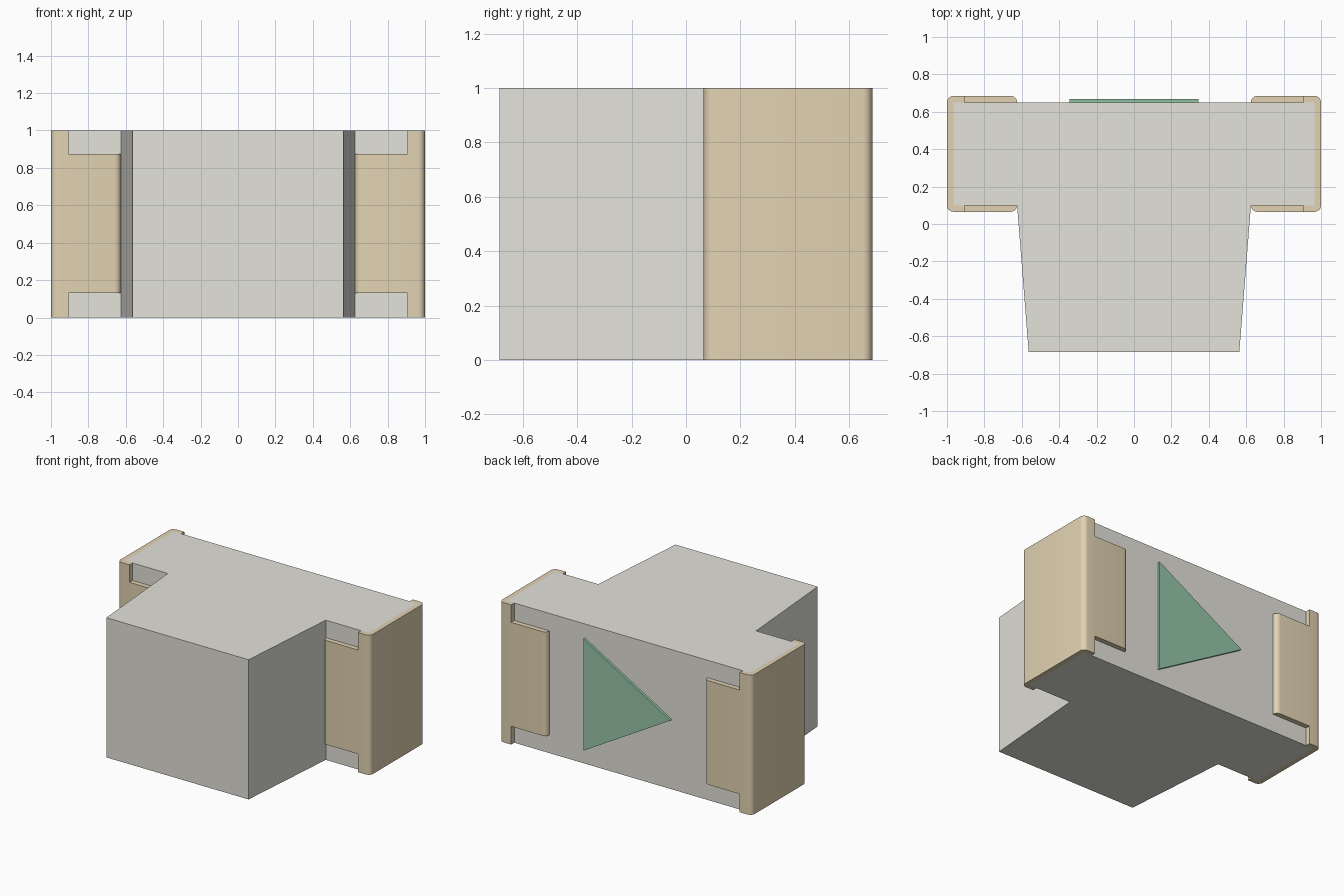
import bpy, bmesh
from math import sin, cos, radians
from mathutils import Vector

if "Cube" in bpy.data.objects:
    bpy.data.objects.remove(bpy.data.objects["Cube"])


def material(name, rgb):
    m = bpy.data.materials.new(name)
    m.diffuse_color = (*rgb, 1)
    m.use_nodes = True
    m.node_tree.nodes["Principled BSDF"].inputs["Base Color"].default_value = m.diffuse_color
    return m


def prism(bm, points, offset):
    """Extrude a closed outline of 3D points by an offset."""
    face = bm.faces.new([bm.verts.new(p) for p in points])
    ext = bmesh.ops.extrude_face_region(bm, geom=[face], use_keep_orig=True)
    verts = [v for v in ext["geom"] if isinstance(v, bmesh.types.BMVert)]
    bmesh.ops.translate(bm, verts=verts, vec=Vector(offset))


def finish(bm, name, mat=None):
    bmesh.ops.recalc_face_normals(bm, faces=bm.faces)
    me = bpy.data.meshes.new(name)
    bm.to_mesh(me)
    bm.free()
    ob = bpy.data.objects.new(name, me)
    bpy.context.collection.objects.link(ob)
    if mat:
        me.materials.append(mat)
    return ob


def arc(cx, cy, r, a0, a1, n=6):
    angles = [radians(a0 + (a1 - a0) * i / n) for i in range(n + 1)]
    return [(cx + r * cos(a), cy + r * sin(a)) for a in angles]


stone = material("warm_grey", (0.77, 0.76, 0.70))
tan = material("tan", (0.76, 0.65, 0.45))
green = material("green", (0.30, 0.56, 0.38))

X, Y0, Y1, T = 0.965, 0.10, 0.65, 0.035   # crossbar half width, depth, clip thickness
ARM, NOTCH = 0.625, 0.905                 # clip arm tip and notch edge

# T-shaped body with tapered stem
half = [(0.563, -0.685), (ARM, Y0), (X, Y0), (X, Y1)]
outline = half + [(-x, y) for x, y in reversed(half)]
bm = bmesh.new()
prism(bm, [(x, y, 0) for x, y in outline], (0, 0, 1))
finish(bm, "body", stone)

# Side clip: rounded C profile wrapping the end of the crossbar
profile = (arc(ARM + T, Y1, T, 180, 90) + arc(X, Y1, T, 90, 0)
           + arc(X, Y0, T, 0, -90) + arc(ARM + T, Y0, T, -90, -180)
           + [(X, Y0), (X, Y1)])
bm = bmesh.new()
prism(bm, [(x, y, 0) for x, y in profile], (0, 0, 1))
clips = finish(bm, "side_clips", tan)

# Notches above and below the clip arms
bm = bmesh.new()
for z0, z1 in ((-0.2, 0.13), (0.875, 1.2)):
    prism(bm, [(0.5, -0.2, z0), (NOTCH, -0.2, z0), (NOTCH, 1, z0), (0.5, 1, z0)],
          (0, 0, z1 - z0))
cutter = finish(bm, "notch_cutter")
cutter.hide_render = True

cut = clips.modifiers.new("notches", "BOOLEAN")
cut.object = cutter
cut.operation = "DIFFERENCE"
cut.solver = "EXACT"
mirror = clips.modifiers.new("mirror", "MIRROR")
mirror.use_mirror_merge = False

bpy.ops.object.select_all(action="DESELECT")
clips.select_set(True)
bpy.context.view_layer.objects.active = clips
for name in ("notches", "mirror"):
    bpy.ops.object.modifier_apply(modifier=name)
bpy.ops.object.shade_smooth_by_angle()
bpy.data.objects.remove(cutter)

# Triangular plate on the back
bm = bmesh.new()
prism(bm, [(0.345, Y1, 0.1), (0.345, Y1, 0.9), (-0.345, Y1, 0.5)], (0, 0.018, 0))
finish(bm, "triangle_plate", green)
